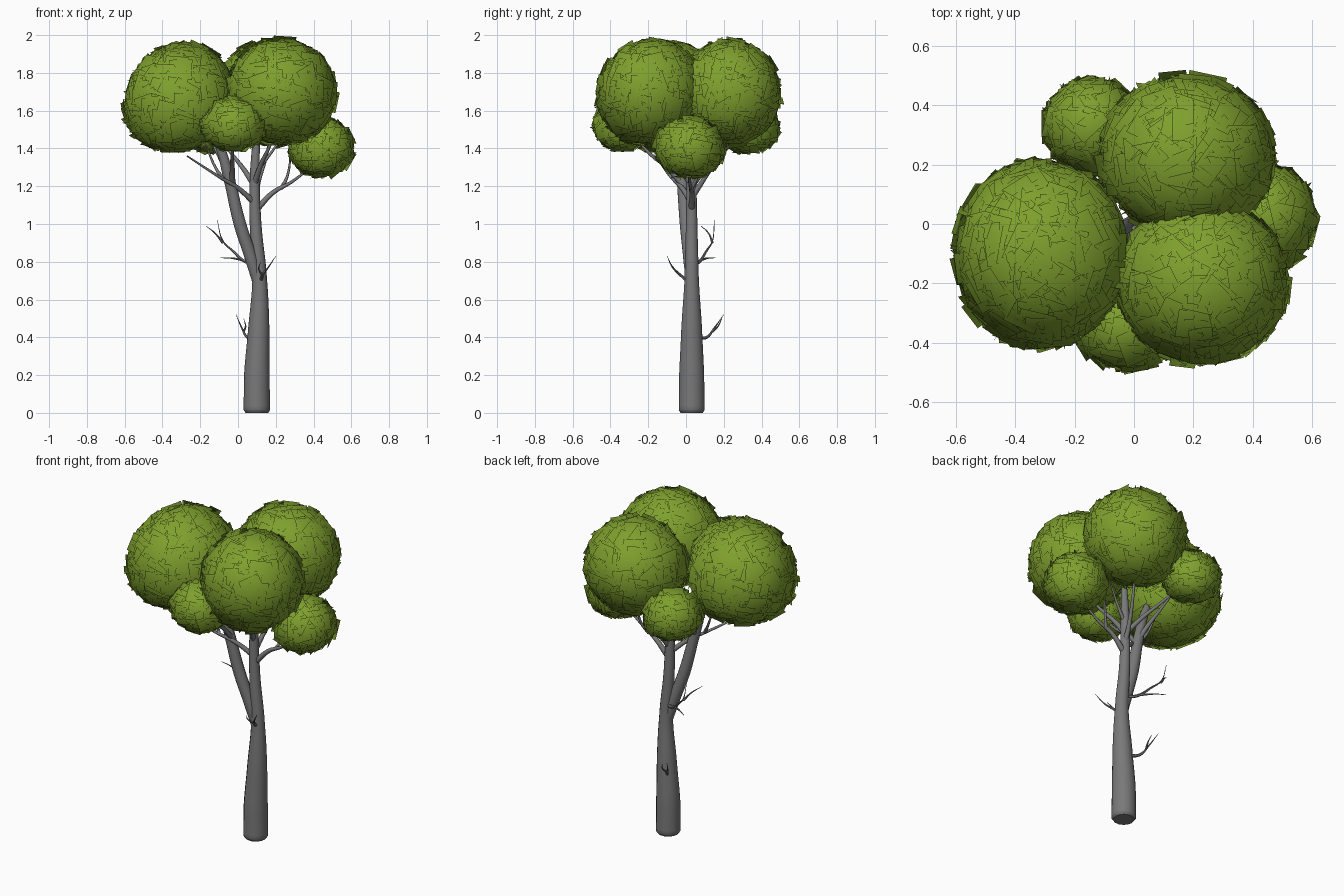
import bpy, bmesh, math, random
from mathutils import Vector, Matrix

random.seed(7)
cube = bpy.data.objects.get("Cube")
if cube:
    bpy.data.objects.remove(cube)


def material(name, colour):
    m = bpy.data.materials.new(name)
    m.use_nodes = True
    m.diffuse_color = colour
    m.node_tree.nodes["Principled BSDF"].inputs["Base Color"].default_value = colour
    return m


bark = material("grey bark", (0.19, 0.19, 0.19, 1))
leaf = material("leaf green", (0.21, 0.35, 0.027, 1))


def limb(name, points, radii, sides=2):
    """Tapered round limb swept through points, turned into a smooth mesh."""
    curve = bpy.data.curves.new(name, "CURVE")
    curve.dimensions = "3D"
    curve.bevel_depth = 1
    curve.bevel_resolution = sides
    curve.resolution_u = 5
    curve.use_fill_caps = True
    spline = curve.splines.new("BEZIER")
    spline.bezier_points.add(len(points) - 1)
    for i, (bp, p) in enumerate(zip(spline.bezier_points, points)):
        bp.co = p
        bp.handle_left_type = bp.handle_right_type = "AUTO"
        t = i / (len(points) - 1)
        bp.radius = radii[i] if len(radii) > 2 else radii[0] + (radii[1] - radii[0]) * t
    obj = bpy.data.objects.new(name, curve)
    bpy.context.collection.objects.link(obj)
    bpy.ops.object.select_all(action="DESELECT")
    obj.select_set(True)
    bpy.context.view_layer.objects.active = obj
    bpy.ops.object.convert(target="MESH")
    obj = bpy.context.object
    obj.data.materials.clear()
    obj.data.materials.append(bark)
    bpy.ops.object.shade_smooth_by_angle(angle=math.radians(50))


# Trunk and its two main stems
limb("trunk", [(.1, .03, 0), (.1, .03, .015), (.1, .03, .2), (.11, .03, .45), (.115, .03, .7),
               (.093, .03, 1), (.09, .03, 1.3), (.11, .04, 1.6)],
     [.06, .07, .068, .056, .039, .031, .025, .012], 5)
limb("leaning_stem", [(.11, .03, .66), (.075, .02, .8), (.01, 0, 1), (-.05, -.02, 1.25),
                      (-.1, -.03, 1.42), (-.2, -.06, 1.62)],
     [.025, .034, .034, .03, .024, .01], 4)

# Boughs that carry the crown
boughs = [
    [(.1, .03, 1.08), (.19, .03, 1.17), (.28, .02, 1.22), (.42, .02, 1.33)],
    [(.23, .03, 1.19), (.26, .06, 1.25), (.28, .08, 1.36)],
    [(.09, .03, 1.11), (0, -.02, 1.19), (-.1, -.08, 1.25), (-.27, -.16, 1.36)],
    [(-.08, -.07, 1.24), (-.12, -.04, 1.3), (-.17, -.02, 1.42)],
    [(.09, .03, 1.2), (.03, .1, 1.29), (-.04, .2, 1.38), (-.13, .3, 1.5)],
    [(.09, .03, 1.14), (.11, .09, 1.23), (.15, .17, 1.36), (.18, .23, 1.55)],
    [(.09, .02, 1.22), (.12, -.04, 1.31), (.17, -.12, 1.42), (.22, -.18, 1.58)],
    [(-.03, -.01, 1.2), (-.03, -.1, 1.3), (-.03, -.2, 1.38), (-.02, -.3, 1.5)],
    [(-.04, -.02, 1.22), (-.08, .03, 1.32), (-.13, .08, 1.42), (-.18, .12, 1.52)],
    [(.1, .03, 1.28), (.17, .05, 1.37), (.25, .08, 1.48)],
]
for i, path in enumerate(boughs):
    limb(f"bough_{i + 1}", path, (.017 if len(path) > 3 else .011, .004))

# Thin bare twigs low on the trunk
twigs = [
    [(.1, .04, .79), (.04, .07, .8), (-.03, .11, .86), (-.08, .14, .91), (-.11, .15, 1.02)],
    [(-.08, .14, .9), (-.12, .12, .95), (-.17, .08, .99)],
    [(.02, .08, .81), (-.04, .12, .82), (-.1, .16, .82)],
    [(.12, .02, .69), (.13, -.03, .73), (.16, -.07, .77), (.2, -.1, .83)],
    [(.13, -.03, .73), (.11, -.06, .76), (.12, -.09, .8)],
    [(.09, .06, .4), (.05, .11, .4), (.02, .15, .45), (-.01, .2, .52)],
    [(.03, .14, .43), (.04, .17, .46), (.03, .19, .5)],
]
for i, path in enumerate(twigs):
    limb(f"twig_{i + 1}", path, (.011 if len(path) > 3 else .007, .001), 1)


def leaf_clump(name, centre, size, rise, drop, lean=(0, 0)):
    """Ball of square leaf cards, some lying flat and some standing on edge."""
    bm = bmesh.new()
    shading = []
    count = int(6500 * size[0] * size[1])
    golden = math.pi * (3 - math.sqrt(5))
    for i in range(count):
        z = 1 - 2 * (i + .5) / count
        ring, a = math.sqrt(1 - z * z), i * golden
        d = Vector((ring * math.cos(a), ring * math.sin(a), z))
        scale = Vector((size[0], size[1], rise if z > 0 else drop))
        outward = Vector([c / s for c, s in zip(d, scale)]).normalized()
        pos = Vector(centre) + d * scale * random.uniform(.97, 1.01)
        pos += Vector((lean[0], lean[1], 0)) * z
        frame = outward.to_track_quat("Z", "Y").to_matrix().to_4x4()
        turn = Matrix.Rotation(random.gauss(0, .25), 4, "Z")
        if i % 3 == 0:
            pos -= outward * .035
            turn = turn @ Matrix.Rotation(math.pi / 2 + random.gauss(0, .3), 4, random.choice("XY"))
        else:
            turn = turn @ Matrix.Rotation(random.gauss(0, .12), 4, random.choice("XY"))
        w, h = random.uniform(.045, .065), random.uniform(.045, .065)
        place = Matrix.Translation(pos) @ frame @ turn
        corners = [(-w, -h, 0), (w, -h, 0), (w, h, 0), (-w, h, 0)]
        face = bm.faces.new([bm.verts.new(place @ Vector(c)) for c in corners])
        face.smooth = True
        shading += [(v.co - Vector(centre)).normalized() for v in face.verts]
    mesh = bpy.data.meshes.new(name)
    bm.to_mesh(mesh)
    bm.free()
    # Round shading across the whole clump
    mesh.normals_split_custom_set_from_vertices(shading)
    mesh.materials.append(leaf)
    bpy.context.collection.objects.link(bpy.data.objects.new(name, mesh))


# Three large crowns and three small lower clumps
leaf_clump("crown_right", (-.315, -.1, 1.64), (.28, .31), .315, .25, (.03, .01))
leaf_clump("crown_back", (.18, .23, 1.69), (.285, .26), .275, .26)
leaf_clump("crown_front", (.23, -.195, 1.7), (.28, .265), .27, .27, (0, .02))
leaf_clump("clump_left", (.44, .02, 1.4), (.16, .17), .15, .14)
leaf_clump("clump_front", (-.02, -.34, 1.52), (.16, .14), .14, .12)
leaf_clump("clump_back", (-.14, .33, 1.51), (.15, .15), .14, .12)
